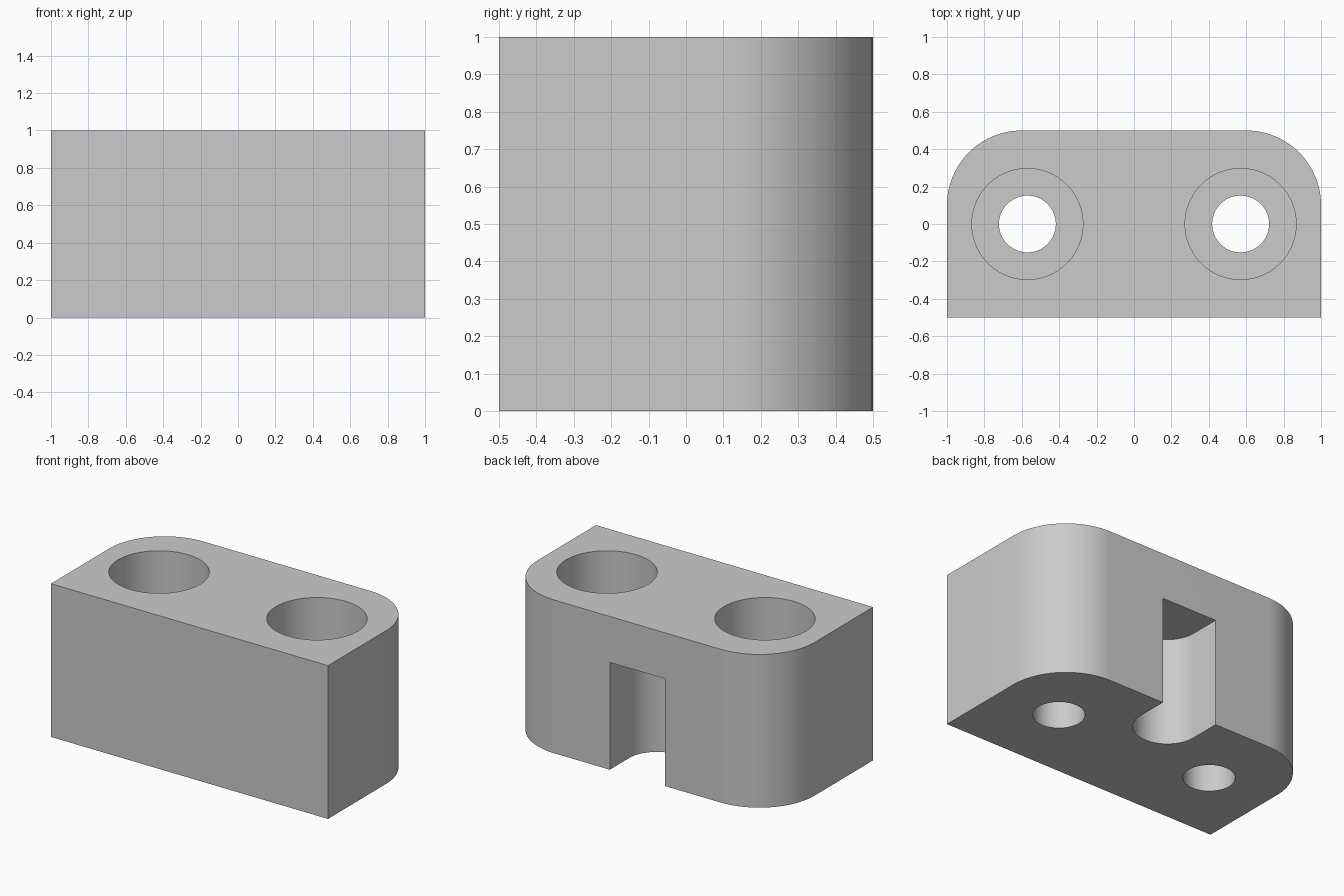
import bpy
import bmesh
from math import cos, sin, pi, radians

if "Cube" in bpy.data.objects:
    bpy.data.objects.remove(bpy.data.objects["Cube"])

HOLE_X = 0.57        # distance of each bolt hole from the middle
CORNER = 0.4         # radius of the rear corners
SLOT = 0.2           # half width of the rear slot
BORE_FLOOR = 0.5     # height of the counterbore floor

grey = bpy.data.materials.new("light grey")
grey.use_nodes = True
colour = (0.6, 0.6, 0.6, 1)
grey.diffuse_color = colour
grey.node_tree.nodes["Principled BSDF"].inputs["Base Color"].default_value = colour


def arc(cx, cy, radius, start, end, steps):
    """Points along an arc, angles in degrees."""
    angles = [radians(start + (end - start) * i / steps) for i in range(steps + 1)]
    return [(cx + radius * cos(a), cy + radius * sin(a)) for a in angles]


def prism(name, outline, bottom, top):
    """Extrude a closed outline between two heights."""
    bm = bmesh.new()
    face = bm.faces.new([bm.verts.new((x, y, bottom)) for x, y in outline])
    result = bmesh.ops.extrude_face_region(bm, geom=[face])
    verts = [v for v in result["geom"] if isinstance(v, bmesh.types.BMVert)]
    bmesh.ops.translate(bm, verts=verts, vec=(0, 0, top - bottom))
    bmesh.ops.recalc_face_normals(bm, faces=bm.faces)
    mesh = bpy.data.meshes.new(name)
    bm.to_mesh(mesh)
    bm.free()
    mesh.materials.append(grey)
    obj = bpy.data.objects.new(name, mesh)
    bpy.context.collection.objects.link(obj)
    return obj


# Block with square front corners and rounded rear corners
outline = [(-1, -0.5), (1, -0.5)]
outline += arc(1 - CORNER, 0.5 - CORNER, CORNER, 0, 90, 24)
outline += arc(CORNER - 1, 0.5 - CORNER, CORNER, 90, 180, 24)
block = prism("mounting_block", outline, 0, 1)

# Counterbored bolt holes
cutters = []
for side, x in (("left", HOLE_X), ("right", -HOLE_X)):
    shaft = arc(x, 0, 0.152, 0, 360, 64)[:-1]
    bore = arc(x, 0, 0.297, 0, 360, 64)[:-1]
    cutters.append(prism(side + "_bolt_hole", shaft, -0.1, 1.1))
    cutters.append(prism(side + "_counterbore", bore, BORE_FLOOR, 1.1))

# Rear slot with a rounded inner end, open at the bottom
slot = arc(0, 0.3, SLOT, 180, 360, 32) + [(SLOT, 0.6), (-SLOT, 0.6)]
cutters.append(prism("rear_slot", slot, -0.1, 0.7))

# Cut the openings and drop the cutters
bpy.ops.object.select_all(action="DESELECT")
bpy.context.view_layer.objects.active = block
block.select_set(True)
for cutter in cutters:
    cutter.hide_render = True
    mod = block.modifiers.new(cutter.name, "BOOLEAN")
    mod.operation = "DIFFERENCE"
    mod.solver = "EXACT"
    mod.object = cutter
    bpy.ops.object.modifier_apply(modifier=mod.name)
    bpy.data.objects.remove(cutter)

bpy.ops.object.shade_smooth_by_angle(angle=radians(30))
